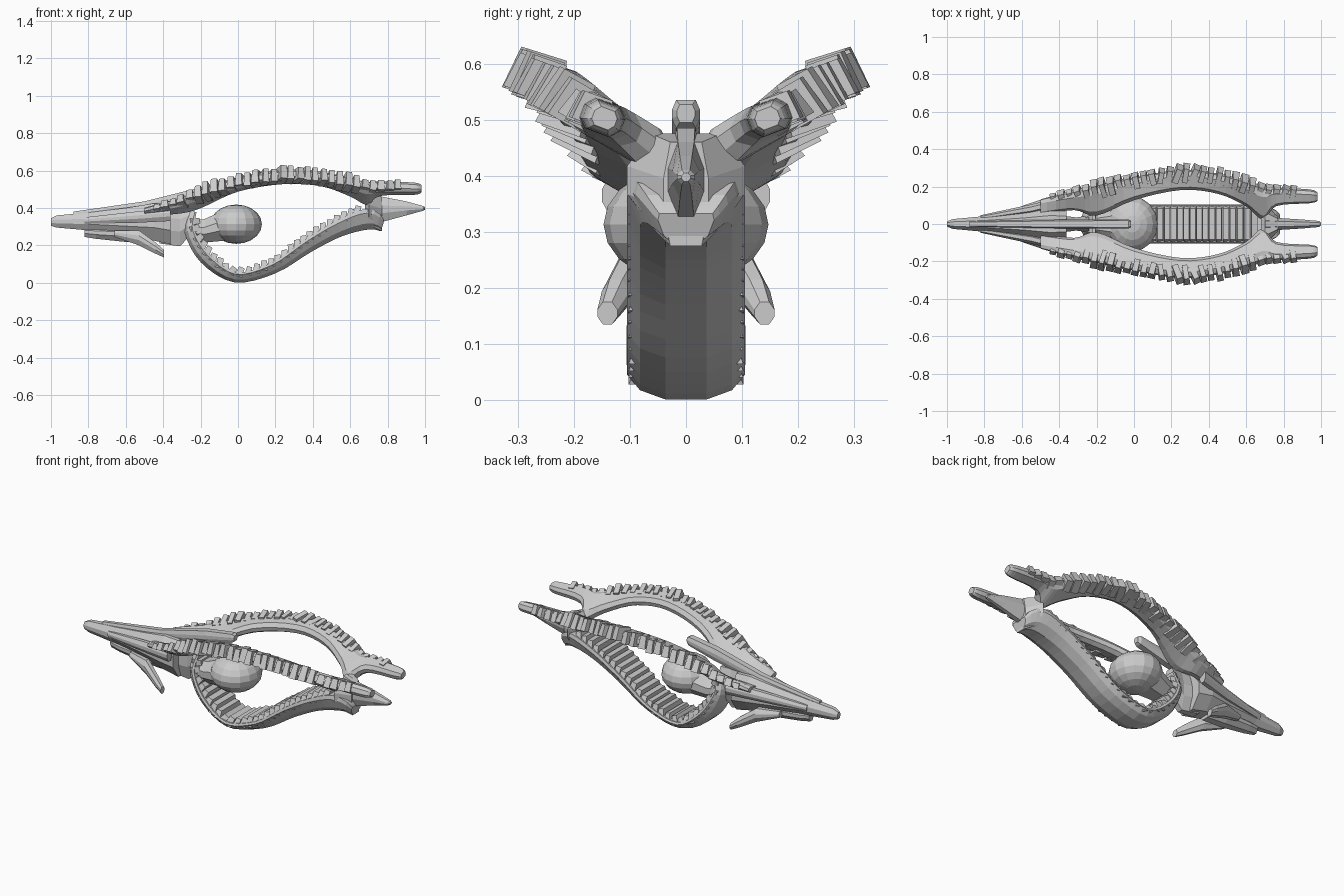
import bpy, bmesh, math, random
from mathutils import Vector, Matrix

if "Cube" in bpy.data.objects:
    bpy.data.objects.remove(bpy.data.objects["Cube"])

random.seed(4)


def make(name, bm, mirror=False):
    bmesh.ops.recalc_face_normals(bm, faces=bm.faces)
    me = bpy.data.meshes.new(name)
    bm.to_mesh(me)
    bm.free()
    ob = bpy.data.objects.new(name, me)
    bpy.context.collection.objects.link(ob)
    if mirror:
        ob.modifiers.new("mirror", 'MIRROR').use_axis = (False, True, False)
    return ob


def loft(name, rings, mirror=False):
    bm = bmesh.new()
    vs = [[bm.verts.new(p) for p in r] for r in rings]
    n = len(vs[0])
    for a, b in zip(vs, vs[1:]):
        for i in range(n):
            bm.faces.new((a[i], a[(i + 1) % n], b[(i + 1) % n], b[i]))
    bm.faces.new(vs[0])
    bm.faces.new(vs[-1])
    return make(name, bm, mirror)


def smooth(keys, per):
    # Catmull-Rom interpolation of station tuples
    out = []
    for i in range(len(keys) - 1):
        p0, p1 = keys[max(i - 1, 0)], keys[i]
        p2, p3 = keys[i + 1], keys[min(i + 2, len(keys) - 1)]
        for j in range(per):
            t = j / per
            out.append([0.5 * (2*b + (c - a)*t + (2*a - 5*b + 4*c - d)*t*t + (3*b - a - 3*c + d)*t**3)
                        for a, b, c, d in zip(p0, p1, p2, p3)])
    return out + [list(keys[-1])]


def sample(rows, x):
    j = next(j for j in range(len(rows) - 1) if rows[j + 1][0] >= x)
    f = (x - rows[j][0]) / (rows[j + 1][0] - rows[j][0])
    return [a + (b - a) * f for a, b in zip(rows[j], rows[j + 1])]


def block(bm, centre, ax, ay, az, size):
    # Oriented box with a slightly narrower top
    m = Matrix((ax, ay, az)).transposed().to_4x4()
    m = Matrix.Translation(centre) @ m @ Matrix.Diagonal((*size, 1))
    r = bmesh.ops.create_cube(bm, size=1)
    for v in r['verts']:
        if v.co.z > 0:
            v.co.x *= 0.75
            v.co.y *= 0.8
    bmesh.ops.transform(bm, matrix=m, verts=r['verts'])


def slab(x, w, zlo, zhi, c=0.0, bev=0.45):
    # Eight-sided hull section
    h, m = (zhi - zlo) / 2, (zhi + zlo) / 2
    return [(x, c + w*a, m + h*b) for a, b in
            ((-bev, -1), (bev, -1), (1, -.3), (1, .3), (bev, 1), (-bev, 1), (-1, .3), (-1, -.3))]


# Upper arms: x, inner y/z, outer y/z, thickness
arm = smooth([(-.5, .05, .37, .13, .39, .03), (-.32, .08, .38, .175, .44, .055),
              (-.2, .05, .41, .20, .485, .06), (0, .13, .51, .245, .54, .06),
              (.25, .185, .55, .285, .582, .06), (.45, .165, .535, .265, .572, .06),
              (.6, .10, .475, .225, .545, .065), (.69, .03, .43, .195, .525, .075),
              (.76, .10, .485, .19, .52, .06), (.94, .115, .49, .18, .515, .055),
              (.98, .125, .495, .165, .51, .035)], 4)


def arm_frame(s):
    i, o = Vector((0, s[1], s[2])), Vector((0, s[3], s[4]))
    u = (o - i).normalized()
    return i, o, u, Vector((0, -u.z, u.y))


rings = []
for s in arm:
    i, o, u, n = arm_frame(s)
    t, x = s[5] / 2, Vector((s[0], 0, 0))
    rings.append([x + i - n*t*.4, x + i + n*t*.4, x + i.lerp(o, .2) + n*t, x + i.lerp(o, .8) + n*t,
                  x + o + n*t*.4, x + o - n*t*.5, x + i.lerp(o, .8) - n*t, x + i.lerp(o, .2) - n*t])
loft("upper_arm", rings, True)

# Scale-like blocks along the outer edge of the upper arms
bm = bmesh.new()
N = 30
for k in range(N):
    x = -.43 + 1.28 * k / (N - 1)
    s = sample(arm, x)
    i, o, u, n = arm_frame(s)
    a = random.uniform(.15, .45) * (-1 if x < .1 else 1)
    fx = Vector((1, 0, 0))
    ax, ay = fx*math.cos(a) - u*math.sin(a), fx*math.sin(a) + u*math.cos(a)
    grow = 1 if -.25 < x < .65 else .7
    size = (random.uniform(.034, .044), random.uniform(.07, .10)*grow,
            (s[5] + random.uniform(.0, .02))*grow)
    block(bm, Vector((x, 0, 0)) + o - u*.018 + n*random.uniform(-.004, .008), ax, ay, ax.cross(ay), size)
make("upper_arm_scales", bm, True)

# Lower arm: outer x/z, half width, depth
keel = smooth([(-.265, .39, .05, .045), (-.285, .27, .085, .055), (-.2, .11, .105, .065),
               (-.02, .002, .105, .055), (.2, .05, .105, .06), (.4, .17, .105, .075),
               (.56, .25, .105, .09), (.70, .285, .10, .11), (.765, .275, .05, .06)], 4)
rings, frames = [], []
Y = Vector((0, 1, 0))
for k, s in enumerate(keel):
    a, b = keel[max(k - 1, 0)], keel[min(k + 1, len(keel) - 1)]
    t = Vector((b[0] - a[0], 0, b[1] - a[1])).normalized()
    n, p, w, d = Vector((-t.z, 0, t.x)), Vector((s[0], 0, s[1])), s[2], s[3]
    frames.append((p + n*d, t, w))
    half = [(.35, 0), (.78, .3), (1, .8), (.95, 1)]
    rings.append([p + Y*w*y + n*d*h for y, h in half] + [p - Y*w*y + n*d*h for y, h in half[::-1]])
loft("lower_arm", rings)

# Stair-like ribs on the inside of the lower arm
bm = bmesh.new()
k = 2.0
while k < len(frames) - 6:
    p, t, w = [a + (b - a)*(k % 1) for a, b in zip(frames[int(k)], frames[int(k) + 1])]
    t = t.normalized()
    t = (t - Vector((-t.z, 0, t.x)) * (.4 if p.x > -.05 else -.4)).normalized()
    block(bm, p + Vector((-t.z, 0, t.x))*.003, t, Y, Vector((-t.z, 0, t.x)),
          (random.uniform(.036, .042), w*1.95, random.uniform(.04, .055)))
    k += .042 / (frames[int(k) + 1][0] - frames[int(k)][0]).length
make("lower_arm_ribs", bm)

# Joint where the three arms meet, and the tail spike
loft("rear_joint", [slab(.68, .06, .36, .455, bev=.7), slab(.70, .105, .31, .475, bev=.6),
                    slab(.77, .04, .275, .46, bev=.7)])
loft("tail_spike", [slab(.70, .035, .32, .485), slab(.77, .032, .325, .46),
                    slab(.9, .024, .36, .435), slab(.99, .016, .385, .41), slab(1.0, .008, .39, .405)])

# Bow hull with neck to the cage
loft("bow_hull", [slab(-1, .014, .305, .345), slab(-.97, .026, .295, .36), slab(-.8, .042, .28, .375),
                  slab(-.6, .07, .25, .40), slab(-.45, .10, .225, .425), slab(-.36, .095, .205, .42)])
loft("bow_keel", [slab(-.82, .022, .245, .30), slab(-.76, .035, .235, .3),
                  slab(-.6, .05, .218, .3), slab(-.48, .045, .212, .3)])
loft("neck", [slab(-.42, .05, .21, .42), slab(-.31, .035, .195, .42), slab(-.24, .045, .27, .42)])
loft("bow_spine", [slab(-.88, .014, .35, .38, bev=.7), slab(-.5, .022, .38, .435, bev=.7),
                   slab(-.2, .025, .44, .51, bev=.7), slab(-.03, .025, .485, .535, bev=.7),
                   slab(-.015, .016, .495, .527, bev=.7)])

# Side strakes and drooping fins on the bow
loft("bow_strake", [slab(-.82, .012, .315, .35, .035), slab(-.55, .025, .32, .38, .08),
                    slab(-.36, .025, .33, .40, .125)], True)
loft("bow_fin", [slab(-.66, .02, .245, .28, .055), slab(-.53, .03, .20, .28, .09),
                 slab(-.44, .025, .155, .215, .125), slab(-.395, .018, .135, .175, .14)], True)

# Central orb and its tapered cradle
bm = bmesh.new()
bmesh.ops.create_uvsphere(bm, u_segments=16, v_segments=10, radius=1)
bmesh.ops.transform(bm, verts=bm.verts,
                    matrix=Matrix.Translation((-.01, 0, .313)) @ Matrix.Diagonal((.138, .147, .105, 1)))
make("orb", bm)
loft("orb_cradle", [slab(-.26, .05, .23, .33), slab(-.18, .075, .215, .34), slab(-.07, .11, .225, .39)])
